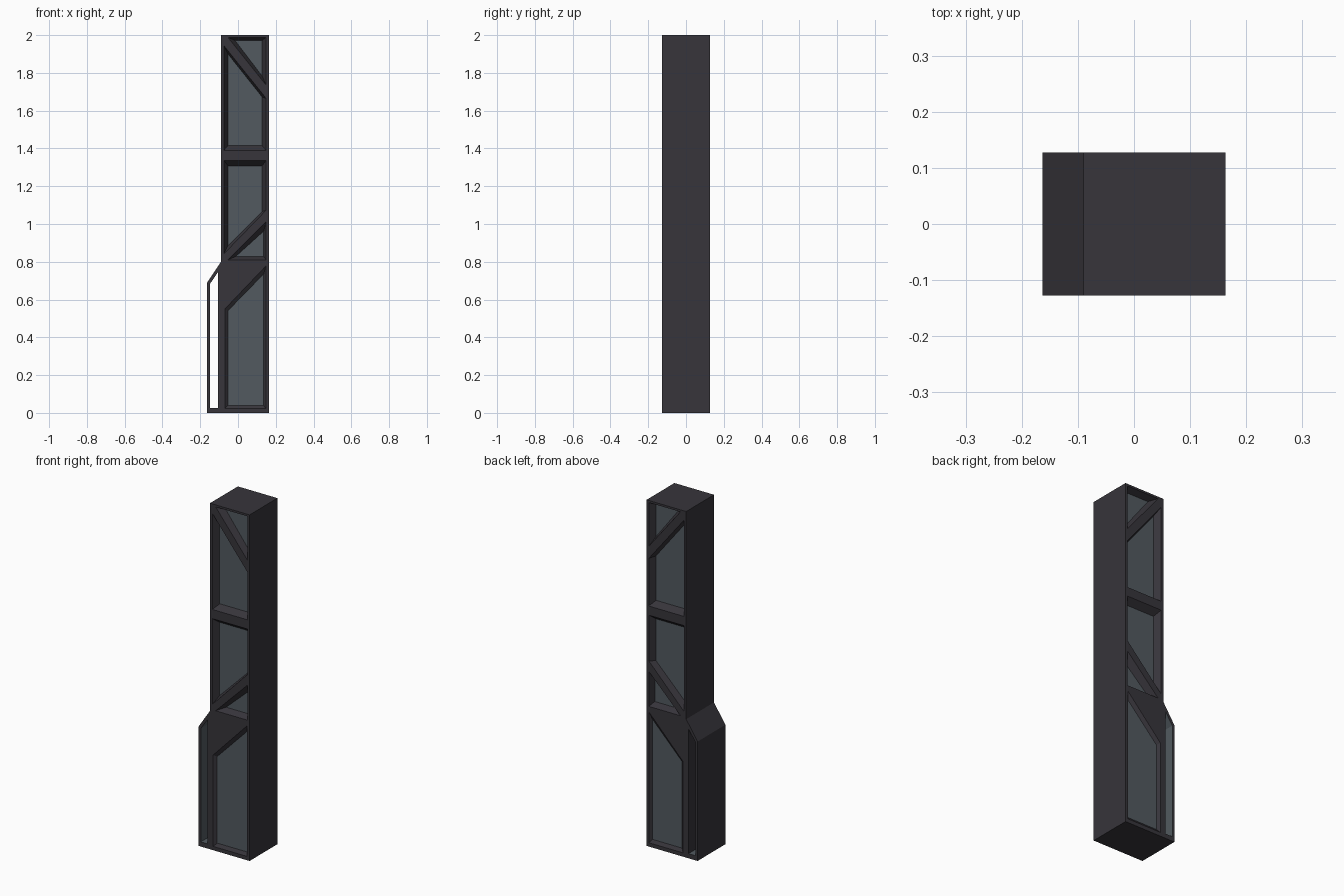
import bpy, bmesh

if "Cube" in bpy.data.objects:
    bpy.data.objects.remove(bpy.data.objects["Cube"])

HALF_Y = 0.127


def material(name, rgb):
    m = bpy.data.materials.new(name)
    m.diffuse_color = (*rgb, 1.0)
    m.use_nodes = True
    m.node_tree.nodes["Principled BSDF"].inputs["Base Color"].default_value = m.diffuse_color
    return m


frame_mat = material("dark frame", (0.038, 0.035, 0.043))
panel_mat = material("grey blue panel", (0.084, 0.102, 0.117))


def loft(bm, a, ya, b, yb):
    """Closed solid between two matching xz outlines."""
    va = [bm.verts.new((x, ya, z)) for x, z in a]
    vb = [bm.verts.new((x, yb, z)) for x, z in b]
    n = len(a)
    bm.faces.new(va)
    bm.faces.new(vb[::-1])
    for i in range(n):
        j = (i + 1) % n
        bm.faces.new((va[j], va[i], vb[i], vb[j]))


def finish(bm, name):
    bmesh.ops.recalc_face_normals(bm, faces=bm.faces)
    me = bpy.data.meshes.new(name)
    bm.to_mesh(me)
    bm.free()
    ob = bpy.data.objects.new(name, me)
    bpy.context.collection.objects.link(ob)
    return ob


# Column body with the stepped-out lower flank
outline = [(-0.163, 0), (0.163, 0), (0.163, 2), (-0.09, 2), (-0.09, 0.80), (-0.163, 0.69)]
bm = bmesh.new()
loft(bm, outline, -HALF_Y, outline, HALF_Y)
column = finish(bm, "column_frame")
column.data.materials.append(frame_mat)
column.data.materials.append(panel_mat)

# Windows: opening outline, panel outline, depth
windows = [
    ([(-0.053, 1.988), (0.149, 1.988), (0.149, 1.735)],
     [(-0.016, 1.972), (0.128, 1.972), (0.128, 1.783)], 0.036),
    ([(-0.075, 1.945), (0.149, 1.665), (0.149, 1.39), (-0.075, 1.39)],
     [(-0.053, 1.90), (0.128, 1.672), (0.128, 1.415), (-0.053, 1.415)], 0.036),
    ([(-0.075, 1.337), (0.149, 1.337), (0.149, 1.073), (-0.075, 0.842)],
     [(-0.053, 1.308), (0.128, 1.308), (0.128, 1.066), (-0.053, 0.885)], 0.036),
    ([(-0.055, 0.81), (0.149, 0.81), (0.149, 1.012)],
     [(-0.012, 0.828), (0.136, 0.828), (0.136, 0.962)], 0.036),
    ([(-0.070, 0.55), (0.147, 0.777), (0.147, 0.022), (-0.070, 0.022)],
     [(-0.054, 0.54), (0.136, 0.735), (0.136, 0.040), (-0.054, 0.040)], 0.014),
]
bm = bmesh.new()
for opening, panel, depth in windows:
    # Extend each cutter past the surface along its own taper
    t = 0.1
    outer = [(ox + (ox - px) * t, oz + (oz - pz) * t)
             for (ox, oz), (px, pz) in zip(opening, panel)]
    for side in (-1, 1):
        loft(bm, outer, side * (HALF_Y + depth * t), panel, side * (HALF_Y - depth))

# Open slot running through the flank
slot = [(-0.149, 0.027), (-0.105, 0.027), (-0.105, 0.747), (-0.149, 0.682)]
loft(bm, slot, -0.2, slot, 0.2)
cutter = finish(bm, "recess_cutter")

mod = column.modifiers.new("recesses", 'BOOLEAN')
mod.operation = 'DIFFERENCE'
mod.solver = 'EXACT'
mod.object = cutter
bpy.context.view_layer.objects.active = column
column.select_set(True)
bpy.ops.object.modifier_apply(modifier=mod.name)
bpy.data.objects.remove(cutter)

# Panel colour: recessed window backs and the slot's inner shell
for p in column.data.polygons:
    c, n = p.center, p.normal
    window = abs(n.y) > 0.95 and abs(c.y) < HALF_Y - 0.005
    in_slot = -0.155 < c.x < -0.11 and 0.01 < c.z < 0.73 and abs(n.y) < 0.1
    p.material_index = 1 if window or in_slot else 0
    p.use_smooth = False
